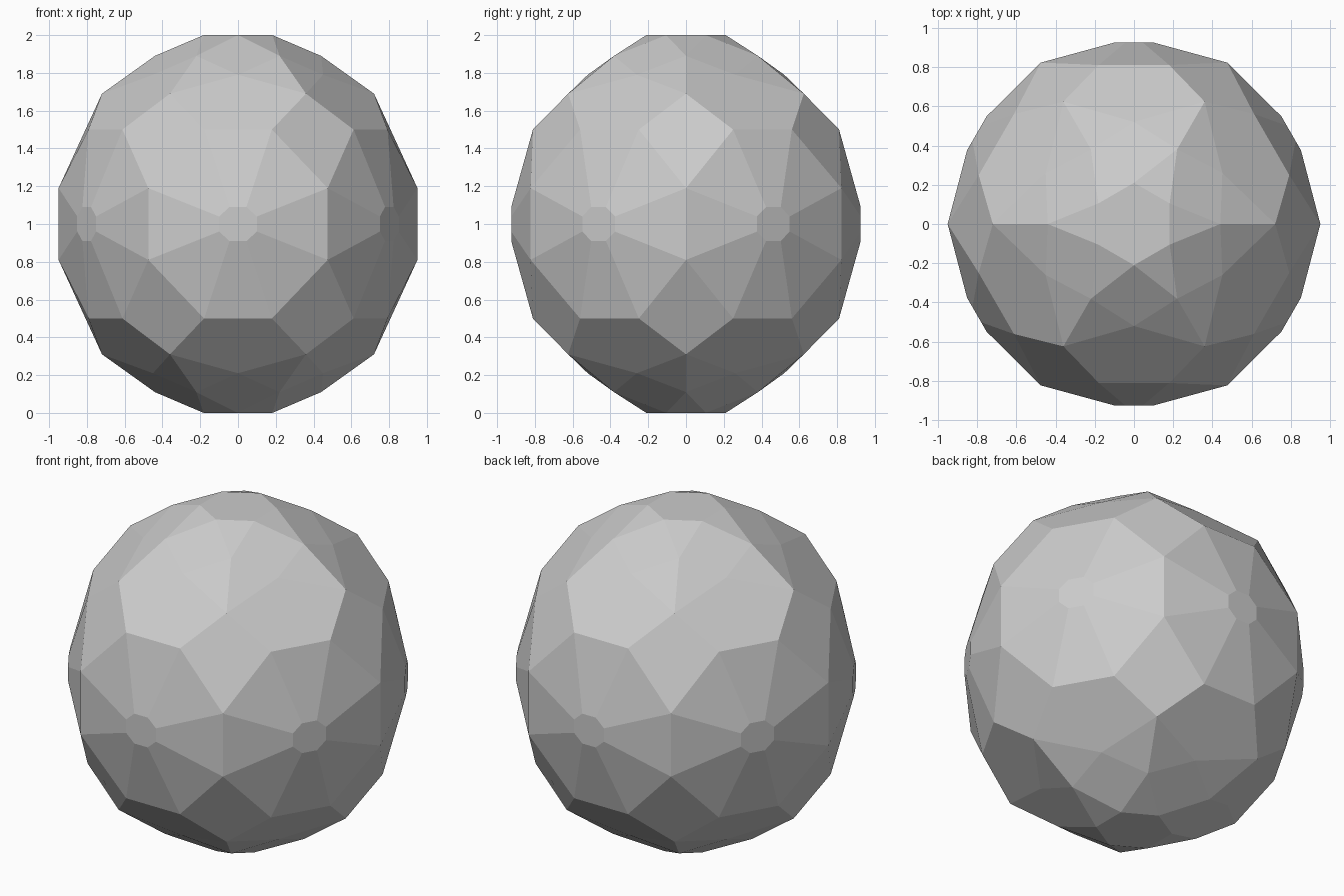
import bpy, bmesh
from math import radians, sin, cos
from mathutils import Vector

cube = bpy.data.objects.get("Cube")
if cube:
    bpy.data.objects.remove(cube, do_unlink=True)

# Plain grey material
grey = bpy.data.materials.new("plain_grey")
grey.use_nodes = True
grey.diffuse_color = (0.6, 0.6, 0.6, 1)
bsdf = grey.node_tree.nodes["Principled BSDF"]
bsdf.inputs["Base Color"].default_value = (0.6, 0.6, 0.6, 1)
bsdf.inputs["Roughness"].default_value = 0.8


def polar(radius, degrees, height):
    """Point at an angle measured from the middle of a sector."""
    a = radians(degrees)
    return Vector((radius * sin(a), -radius * cos(a), height))


def mirror_x(p):
    return Vector((-p.x, p.y, p.z))


def mirror_z(p):
    return Vector((p.x, p.y, -p.z))


# Corner points of one upper sector, heights measured from the equator
cap = polar(0.21, 0, 1.0)
cap_next = polar(0.21, 60, 1.0)
crown = polar(0.44, 30, 0.89)
peak = polar(0.52, 0, 0.79)
shoulder = polar(0.72, 30, 0.69)
brow = polar(0.83, 12.5, 0.50)
brow_next = polar(0.83, 47.5, 0.50)
corner = polar(0.95, 30, 0.19)
eye_top = Vector((0.045, -0.925, 0.09))
eye_side = Vector((0.10, -0.925, 0.04))

# Facets on the sector's centre line, and facets to one side of it
centre_facets = [
    [cap, crown, peak, mirror_x(crown)],
    [peak, shoulder, brow, mirror_x(brow), mirror_x(shoulder)],
    [brow, eye_top, mirror_x(eye_top), mirror_x(brow)],
]
border_facets = [
    [cap, cap_next, crown],
    [shoulder, brow_next, corner, brow],
]
side_facets = [
    [crown, shoulder, peak],
    [brow, corner, eye_side, eye_top],
]
upper = centre_facets + border_facets + side_facets
upper += [[mirror_x(p) for p in f] for f in side_facets]
facets = upper + [[mirror_z(p) for p in f] for f in upper]

# Facets that straddle the equator
belt = [corner, eye_side, mirror_z(eye_side), mirror_z(corner)]
eye_half = [mirror_x(eye_side), mirror_x(eye_top), eye_top, eye_side]
facets += [belt, [mirror_x(p) for p in belt]]
facets.append(eye_half + [mirror_z(p) for p in reversed(eye_half)])

# Repeat the sector six times around the axis
bm = bmesh.new()
for k in range(6):
    a = radians(60 * k)
    for facet in facets:
        bm.faces.new([bm.verts.new((p.x * cos(a) - p.y * sin(a),
                                    p.x * sin(a) + p.y * cos(a),
                                    p.z + 1)) for p in facet])

# Flat hexagons closing both poles
for z in (0, 2):
    bm.faces.new([bm.verts.new(polar(0.21, 60 * k, z)) for k in range(6)])

bmesh.ops.remove_doubles(bm, verts=bm.verts, dist=0.002)
bmesh.ops.recalc_face_normals(bm, faces=bm.faces)
mesh = bpy.data.meshes.new("faceted_ball")
bm.to_mesh(mesh)
bm.free()
mesh.materials.append(grey)
bpy.context.collection.objects.link(bpy.data.objects.new("faceted_ball", mesh))
